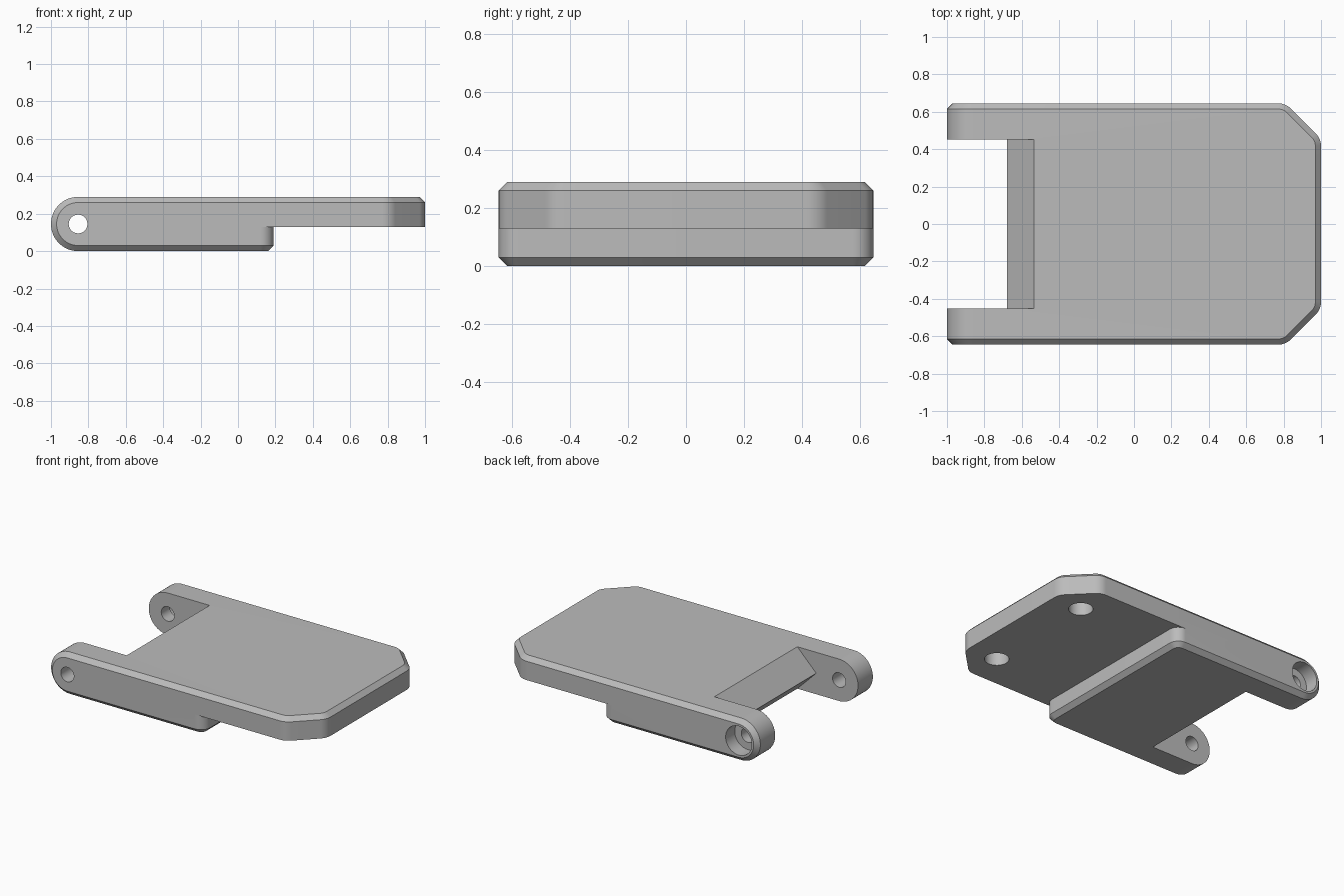
import bpy, bmesh, math
from mathutils import Matrix

if "Cube" in bpy.data.objects:
    bpy.data.objects.remove(bpy.data.objects["Cube"])

W, H, STEP, CH = 0.645, 0.29, 0.13, 0.03   # half width, height, plate underside, chamfer
PX, PZ, R = -0.855, 0.145, 0.145           # pivot axis and round end radius

grey = bpy.data.materials.new("plain grey")
grey.diffuse_color = (0.5, 0.5, 0.5, 1)
grey.use_nodes = True
grey.node_tree.nodes["Principled BSDF"].inputs["Base Color"].default_value = grey.diffuse_color


def make(name, bm):
    bmesh.ops.recalc_face_normals(bm, faces=bm.faces)
    me = bpy.data.meshes.new(name)
    bm.to_mesh(me)
    bm.free()
    me.materials.append(grey)
    ob = bpy.data.objects.new(name, me)
    bpy.context.collection.objects.link(ob)
    return ob


def hull(name, pts):
    bm = bmesh.new()
    for p in pts:
        bm.verts.new(p)
    bmesh.ops.remove_doubles(bm, verts=bm.verts, dist=1e-5)
    res = bmesh.ops.convex_hull(bm, input=bm.verts)
    loose = [v for v in bm.verts if not v.link_faces]
    bmesh.ops.delete(bm, geom=loose, context='VERTS')
    bmesh.ops.dissolve_limit(bm, angle_limit=0.002, verts=bm.verts, edges=bm.edges)
    return make(name, bm)


def outline(corners, inset, z):
    """Plan ring: square left side at the pivot, rounded right corners, mirrored in y."""
    pts = [(PX, W - inset)]
    for cx, cy, r, a0, a1 in corners:
        for i in range(13):
            a = math.radians(a0 + (a1 - a0) * i / 12)
            pts.append((cx + (r - inset) * math.cos(a), cy + (r - inset) * math.sin(a)))
    return [(x, s * y, z) for x, y in pts for s in (1, -1)]


def cylinder(name, loc, r, depth, along_y):
    bm = bmesh.new()
    rot = Matrix.Rotation(math.pi / 2, 4, 'X') if along_y else Matrix()
    bmesh.ops.create_cone(bm, cap_ends=True, segments=48, radius1=r, radius2=r,
                          depth=depth, matrix=Matrix.Translation(loc) @ rot)
    return make(name, bm)


def boolean(ob, other, op):
    m = ob.modifiers.new(op, 'BOOLEAN')
    m.object, m.operation, m.solver = other, op, 'EXACT'
    bpy.context.view_layer.objects.active = ob
    bpy.ops.object.modifier_apply(modifier=m.name)
    bpy.data.objects.remove(other)


# Upper plate with clipped, rounded corners and chamfered top rim
top = [(0.77, 0.545, 0.1, 90, 45), (0.90, 0.415, 0.1, 45, 0)]
body = hull("hinge_plate", outline(top, 0, STEP) + outline(top, 0, H - CH) + outline(top, CH, H))

# Thicker lower block with chamfered bottom rim
low = [(0.12, 0.575, 0.07, 90, 0)]
block = hull("lower_block", outline(low, CH, 0) + outline(low, 0, CH) + outline(low, 0, STEP))

# Round hinge end with chamfered sides
end = []
for i in range(33):
    a = math.pi / 2 + math.pi * i / 32
    for s in (1, -1):
        for r, y in ((R, W - CH), (R - CH, W)):
            end.append((PX + r * math.cos(a), s * y, PZ + r * math.sin(a)))
barrel = hull("round_end", end)

boolean(body, block, 'UNION')
boolean(body, barrel, 'UNION')

# Notch between the arms, leaving a pointed nose on the plate edge
bm = bmesh.new()
prof = [(-1.2, -0.1), (-0.435, -0.1), (-0.68, 0.145), (-0.435, 0.39), (-1.2, 0.39)]
face = bm.faces.new([bm.verts.new((x, -0.453, z)) for x, z in prof])
ext = bmesh.ops.extrude_face_region(bm, geom=[face])
bmesh.ops.translate(bm, vec=(0, 0.906, 0), verts=[v for v in ext["geom"] if isinstance(v, bmesh.types.BMVert)])
boolean(body, make("notch_cutter", bm), 'DIFFERENCE')

# Pivot hole through both arms, with a counterbore on the rear arm
boolean(body, cylinder("pivot_hole", (PX, 0, PZ), 0.05, 2, True), 'DIFFERENCE')
boolean(body, cylinder("counterbore", (PX, W, PZ), 0.1, 0.2, True), 'DIFFERENCE')

# Blind round pockets under the plate
for s in (1, -1):
    boolean(body, cylinder("pocket", (0.78, s * 0.41, STEP), 0.077, 0.2, False), 'DIFFERENCE')

bpy.ops.object.select_all(action='DESELECT')
body.select_set(True)
bpy.context.view_layer.objects.active = body
bpy.ops.object.shade_smooth_by_angle(angle=math.radians(25))
